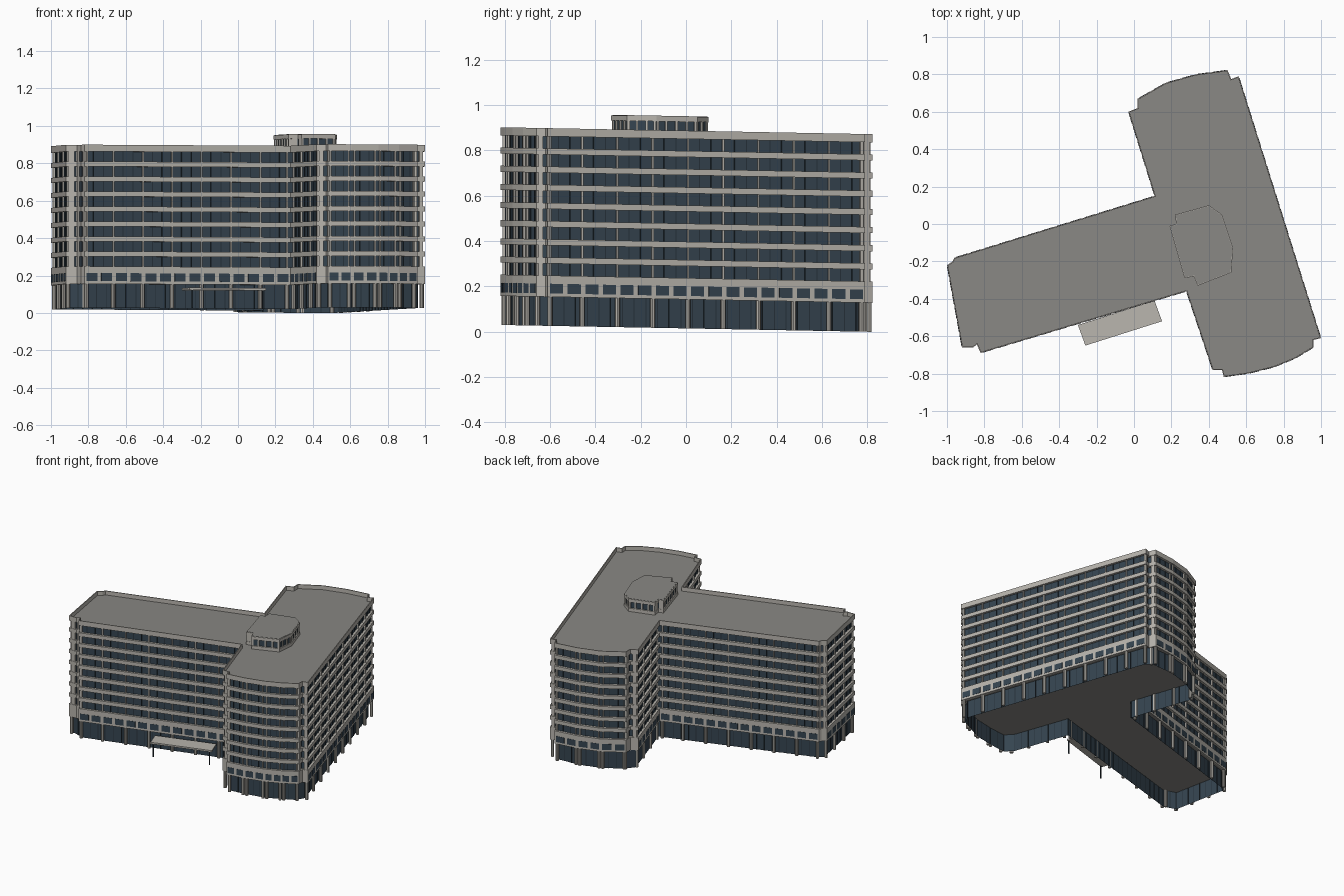
import bpy, bmesh, math
from mathutils import Vector

if "Cube" in bpy.data.objects:
    bpy.data.objects.remove(bpy.data.objects["Cube"])


def material(name, rgb):
    m = bpy.data.materials.new(name)
    m.diffuse_color = (*rgb, 1)
    m.use_nodes = True
    m.node_tree.nodes["Principled BSDF"].inputs["Base Color"].default_value = m.diffuse_color
    return m


CONCRETE = material("concrete", (0.48, 0.46, 0.42))
ROOF = material("roof_grey", (0.25, 0.245, 0.23))
GLASS = material("dark_glass", (0.036, 0.058, 0.08))
FRAME = material("dark_frame", (0.02, 0.032, 0.043))


def finish(name, bm, mat, fix_normals=True):
    # The whole building tilts slightly towards the back
    for v in bm.verts:
        v.co.z += 0.015 - 0.0185 * v.co.y
    if fix_normals:
        bmesh.ops.recalc_face_normals(bm, faces=bm.faces)
    me = bpy.data.meshes.new(name)
    bm.to_mesh(me)
    bm.free()
    me.materials.append(mat)
    ob = bpy.data.objects.new(name, me)
    bpy.context.collection.objects.link(ob)
    return ob


def inset(poly, d):
    out = []
    for i, p in enumerate(poly):
        e1 = (p - poly[i - 1]).normalized()
        e2 = (poly[(i + 1) % len(poly)] - p).normalized()
        n1, n2 = Vector((-e1.y, e1.x)), Vector((-e2.y, e2.x))
        out.append(p + (n1 + n2) * (d / max(0.3, 1 + n1.dot(n2))))
    return out


def add_prism(bm, poly, z0, z1, caps=True):
    lo = [bm.verts.new((p.x, p.y, z0)) for p in poly]
    hi = [bm.verts.new((p.x, p.y, z1)) for p in poly]
    if caps:
        bm.faces.new(lo[::-1])
        bm.faces.new(hi)
    for i in range(len(poly)):
        j = (i + 1) % len(poly)
        bm.faces.new((lo[i], lo[j], hi[j], hi[i]))


def prism(name, poly, z0, z1, mat, caps=True):
    bm = bmesh.new()
    add_prism(bm, poly, z0, z1, caps)
    return finish(name, bm, mat, caps)


def add_ring(bm, poly, depth, z0, z1, closed=False):
    # Band with an outer face and lips; closed adds the inner face
    inner = inset(poly, depth)
    loops = [[bm.verts.new((p.x, p.y, z)) for p in c]
             for c, z in ((inner, z0), (poly, z0), (poly, z1), (inner, z1))]
    if closed:
        loops.append(loops[0])
    for a, b in zip(loops, loops[1:]):
        for i in range(len(poly)):
            j = (i + 1) % len(poly)
            bm.faces.new((a[i], a[j], b[j], b[i]))


def add_box(bm, c, along, w, d, z0, z1):
    # Upright box centred at c, w wide along the wall and d deep
    n = Vector((-along.y, along.x))
    add_prism(bm, [c + along * (sx * w / 2) + n * (sy * d / 2)
                   for sx, sy in ((-1, -1), (1, -1), (1, 1), (-1, 1))], z0, z1)


def add_column(bm, c):
    add_prism(bm, [c + Vector((math.cos(q), math.sin(q))) * 0.011
                   for q in (math.tau * k / 8 for k in range(8))], 0.0, Z_BAND + 0.002)


def edges(poly):
    for i, a in enumerate(poly):
        b = poly[(i + 1) % len(poly)]
        yield a, (b - a).normalized(), (b - a).length


# T-shaped plan, clockwise from the back left corner; notched, bowed ends
plan = [(-.03, .60), (.02, .62), (.02, .67), (.17, .755), (.33, .80), (.50, .823),
        (.52, .775), (.56, .79), (1.0, -.61), (.96, -.62), (.96, -.66), (.86, -.72),
        (.75, -.765), (.61, -.80), (.48, -.818), (.47, -.78), (.42, -.78), (.28, -.36),
        (-.82, -.69), (-.84, -.645), (-.86, -.66), (-.92, -.66), (-1.0, -.22),
        (-.97, -.20), (-.96, -.18), (.11, .15)]
plan = [Vector(p) for p in plan][::-1]
base = [(-.01, .60), (.04, .66), (.18, .74), (.33, .78), (.50, .79), (.54, .75),
        (.96, -.59), (.93, -.65), (.75, -.74), (.61, -.77), (.48, -.785), (.43, -.73),
        (.30, -.33), (-.81, -.66), (-.90, -.63), (-.97, -.23), (-.93, -.20), (.135, .13)]
base = [Vector(p) for p in base][::-1]

Z_BAND, Z_GLASS, Z_ROOF, Z_TOP = 0.128, 0.222, 0.842, 0.872
PITCH, SPANDREL, BAY, DEPTH = 0.0801, 0.027, 0.162, 0.017

# Recessed ground floor: glass walls, open underneath up to the soffit
prism("ground_floor_glazing", base, 0.0, Z_BAND + 0.002, GLASS, caps=False)
prism("soffit", inset(plan, 0.002), Z_BAND, Z_BAND + 0.004, ROOF)

# Upper storeys: glass walls, bands, parapet and sunken roof
prism("glass_walls", inset(plan, DEPTH), Z_GLASS - 0.004, Z_ROOF - 0.002, GLASS, caps=False)
prism("roof", inset(plan, 0.005), Z_ROOF - 0.002, Z_ROOF, ROOF)
bm = bmesh.new()
add_ring(bm, plan, DEPTH + 0.001, Z_BAND, Z_GLASS)
for k in range(1, 8):
    z = Z_GLASS + k * PITCH
    add_ring(bm, plan, DEPTH + 0.001, z - SPANDREL, z)
add_ring(bm, plan, DEPTH + 0.001, Z_GLASS + 8 * PITCH - SPANDREL, Z_ROOF - 0.002)
add_ring(bm, plan, 0.006, Z_ROOF - 0.002, Z_TOP, closed=True)
finish("concrete_bands", bm, CONCRETE)

# Repeating facade parts along every wall
posts, frames, windows, columns, piers, ground = (bmesh.new() for _ in range(6))
z_head = Z_ROOF - 0.006
for a, t, length in edges(plan):
    n = Vector((-t.y, t.x))
    if length < 0.09:
        add_box(piers, a + t * length / 2 + n * 0.010, t, length * 0.5, 0.014,
                Z_GLASS - 0.01, z_head)
        if length > 0.045:
            add_column(columns, a + n * 0.014 + t * 0.012)
        continue
    bays = max(1, round(length / BAY))
    step = length / bays
    for i in range(bays * 3 + 1):
        if i % 3 == 0:
            c = a + t * min(max(i * step / 3, 0.016), length - 0.016) + n * 0.012
            add_box(posts, c, t, 0.008, 0.010, Z_GLASS - 0.01, z_head)
        else:
            add_box(frames, a + t * (i * step / 3) + n * 0.0155, t, 0.005, 0.005,
                    Z_GLASS - 0.01, z_head)
    # Punched windows in the lower band, two per bay
    for i in range(bays * 2):
        c = a + t * ((i + 0.5) * step / 2)
        add_box(windows, c, t, step * 0.37, 0.003, 0.143, 0.186)
    # Ground floor columns
    for i in range(bays + 1):
        add_column(columns, a + t * min(max(i * step, 0.014), length - 0.014) + n * 0.014)
for a, t, length in edges(base):
    count = max(1, round(length / 0.054))
    for i in range(count):
        add_box(ground, a + t * (i * length / count), t, 0.004, 0.004, 0.0, Z_BAND)
finish("facade_posts", posts, CONCRETE)
finish("window_frames", frames, FRAME)
finish("lower_windows", windows, GLASS)
finish("ground_columns", columns, CONCRETE)
finish("corner_piers", piers, CONCRETE)
finish("ground_frames", ground, FRAME)

# Rooftop penthouse
pent = [(.19, -.01), (.225, 0), (.22, .05), (.40, .10), (.47, .05), (.53, -.13),
        (.52, -.26), (.34, -.33), (.32, -.28), (.27, -.29)]
pent = [Vector(p) for p in pent][::-1]
prism("penthouse_glass", inset(pent, 0.009), Z_ROOF, 0.92, GLASS, caps=False)
prism("penthouse_roof", inset(pent, 0.004), 0.932, 0.936, ROOF)
bm = bmesh.new()
add_ring(bm, pent, 0.010, 0.911, 0.934)
add_ring(bm, pent, 0.010, Z_ROOF, 0.866)
for a, t, length in edges(pent):
    count = max(1, round(length / 0.05))
    n = Vector((-t.y, t.x))
    if length < 0.08:
        add_box(bm, a + t * length / 2 + n * 0.006, t, length * 0.9, 0.008, Z_ROOF, 0.92)
        continue
    for i in range(count + 1):
        c = a + t * min(max(i * length / count, 0.008), length - 0.008) + n * 0.006
        add_box(bm, c, t, 0.010, 0.008, Z_ROOF, 0.92)
finish("penthouse_bands", bm, CONCRETE)

# Entrance canopy on thin poles
canopy = [Vector(p) for p in ((-.30, -.54), (-.26, -.65), (.15, -.52), (.11, -.41))]
prism("entrance_canopy", canopy, 0.096, 0.108, CONCRETE)
bm = bmesh.new()
for c in (canopy[1].lerp(canopy[3], 0.04), canopy[2].lerp(canopy[0], 0.04)):
    add_box(bm, c, Vector((0.957, 0.29)), 0.007, 0.007, 0.0, 0.097)
finish("canopy_poles", bm, FRAME)
